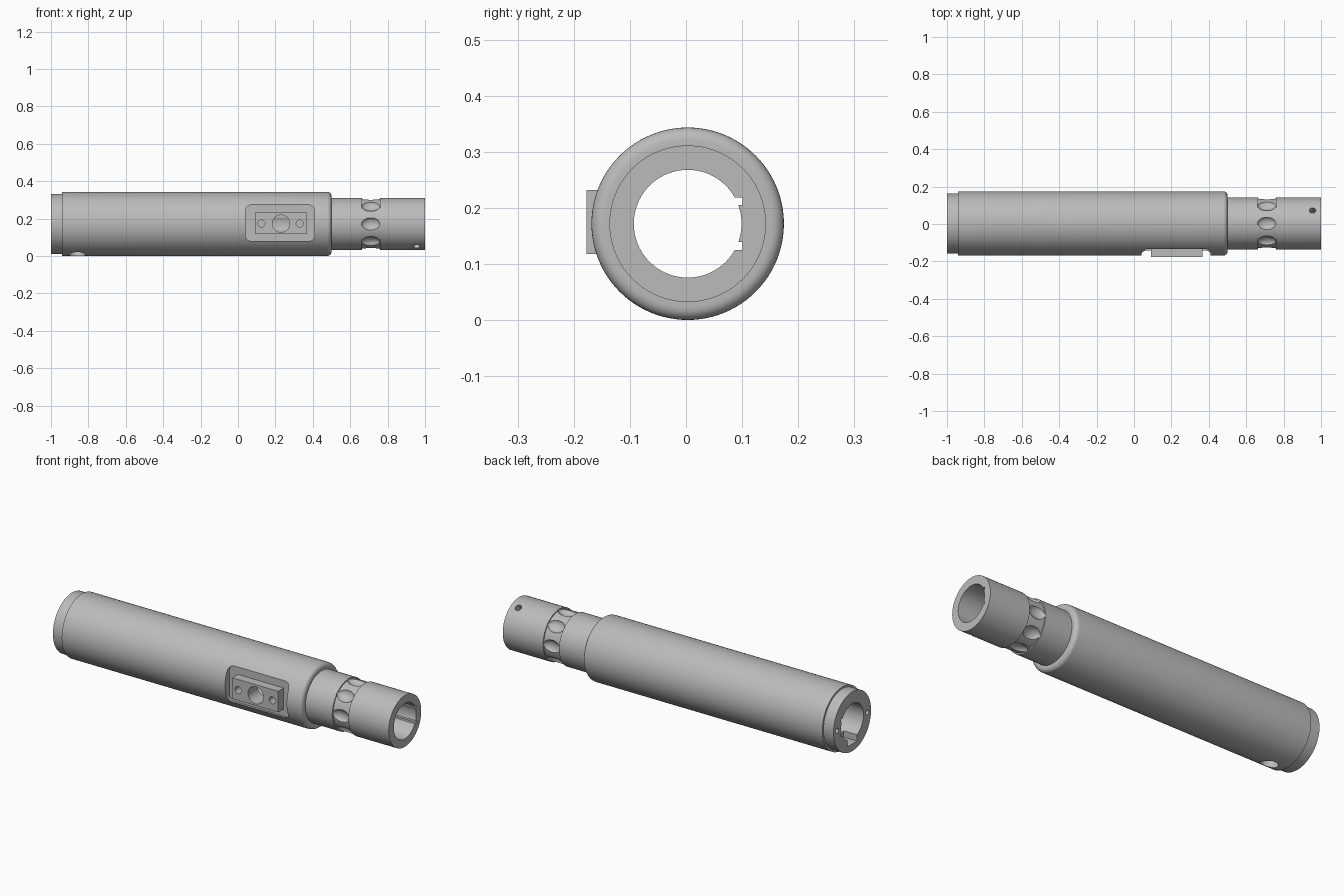
import bpy, bmesh, math
from mathutils import Vector, Matrix

if "Cube" in bpy.data.objects:
    bpy.data.objects.remove(bpy.data.objects["Cube"])

CY, CZ = 0.003, 0.172          # tube axis
BORE, NECK, BODY = 0.096, 0.1395, 0.1715
AXIS = Vector((0, CY, CZ))

metal = bpy.data.materials.new("grey metal")
metal.use_nodes = True
grey = (0.5, 0.5, 0.5, 1)
metal.diffuse_color = grey
metal.node_tree.nodes["Principled BSDF"].inputs["Base Color"].default_value = grey


def make(name, bm):
    bmesh.ops.recalc_face_normals(bm, faces=bm.faces)
    mesh = bpy.data.meshes.new(name)
    bm.to_mesh(mesh)
    bm.free()
    mesh.materials.append(metal)
    ob = bpy.data.objects.new(name, mesh)
    bpy.context.collection.objects.link(ob)
    return ob


def lathe(name, profile, segments=96):
    """Spin a closed (x, radius) profile around the tube axis."""
    bm = bmesh.new()
    vs = [bm.verts.new((x, CY, CZ + r)) for x, r in profile]
    es = [bm.edges.new((a, b)) for a, b in zip(vs, vs[1:] + vs[:1])]
    bmesh.ops.spin(bm, geom=vs + es, cent=AXIS, axis=(1, 0, 0),
                   angle=math.tau, steps=segments)
    bmesh.ops.remove_doubles(bm, verts=bm.verts, dist=1e-5)
    return make(name, bm)


def box(name, lo, hi, corner=0):
    """Box between two corners, optionally rounding the edges along y."""
    lo, hi = Vector(lo), Vector(hi)
    bm = bmesh.new()
    size = hi - lo
    bmesh.ops.create_cube(bm, size=1, matrix=Matrix.Translation((lo + hi) / 2)
                          @ Matrix.Diagonal((*size, 1)))
    if corner:
        along = [e for e in bm.edges
                 if abs(e.verts[0].co.y - e.verts[1].co.y) > size.y / 2]
        bmesh.ops.bevel(bm, geom=along, offset=corner, segments=6,
                        profile=0.5, affect='EDGES')
    return make(name, bm)


def rod(name, start, end, radius, segments=32):
    start, end = Vector(start), Vector(end)
    d = end - start
    bm = bmesh.new()
    turn = d.to_track_quat('Z', 'Y').to_matrix().to_4x4()
    bmesh.ops.create_cone(bm, cap_ends=True, segments=segments, radius1=radius,
                          radius2=radius, depth=d.length,
                          matrix=Matrix.Translation((start + end) / 2) @ turn)
    return make(name, bm)


def radial(x, angle, r):
    """Point at x, turned from straight up towards the back."""
    return AXIS + Vector((x, r * math.sin(angle), r * math.cos(angle)))


def cut(cutter, *targets):
    cutter.hide_render = True
    for ob in targets:
        mod = ob.modifiers.new("cut", 'BOOLEAN')
        mod.operation, mod.solver, mod.object = 'DIFFERENCE', 'EXACT', cutter
        bpy.context.view_layer.objects.active = ob
        bpy.ops.object.modifier_apply(modifier=mod.name)
    bpy.data.objects.remove(cutter)


# Main tube: end lip, long body with rounded shoulder, neck with groove
fillet = 0.022
shoulder = [(0.5 - fillet + fillet * math.sin(t), BODY - fillet + fillet * math.cos(t))
            for t in (i * math.pi / 12 for i in range(7))]
tube = lathe("main_tube", [(-1, BORE), (-1, 0.161), (-0.94, 0.161), (-0.94, BODY)]
             + shoulder + [(0.5, NECK), (0.662, NECK), (0.662, 0.133),
                           (0.758, 0.133), (0.758, NECK), (1, NECK), (1, BORE)])

# Ring of dimples around the neck
for i in range(8):
    a = i * math.tau / 8
    bm = bmesh.new()
    bmesh.ops.create_uvsphere(
        bm, u_segments=28, v_segments=16, radius=1,
        matrix=Matrix.Translation(radial(0.71, a, NECK))
        @ Matrix.Rotation(-a, 4, 'X') @ Matrix.Diagonal((0.05, 0.036, 0.026, 1)))
    cut(make("dimple_cutter", bm), tube)

# Pocket in the front with a raised mounting block
cut(box("pocket_cutter", (0.04, -0.3, 0.08), (0.41, -0.13, 0.275), 0.032), tube)
block = box("mounting_block", (0.09, -0.177, 0.118), (0.365, -0.129, 0.232))
cut(rod("port_cutter", (0.23, -0.3, 0.174), (0.23, 0, 0.174), 0.046), tube, block)
for x in (0.125, 0.33):
    cut(rod("bolt_cutter", (x, -0.3, 0.174), (x, -0.125, 0.174), 0.019), tube, block)

# Cross-drilled pin holes in the neck
for a in (math.radians(30), math.radians(210)):
    cut(rod("pin_cutter", radial(0.955, a, 0.05), radial(0.955, a, 0.2), 0.017), tube)

# Drain hole underneath, near the end lip
low = math.radians(194)
cut(rod("drain_cutter", radial(-0.86, low, 0.05), radial(-0.86, low, 0.25), 0.044), tube)

# Two narrow keyways along the bore, at the back
for s in (-1, 1):
    z = CZ + s * 0.04
    cut(box("keyway_cutter", (-1.1, 0.07, z - 0.007), (1.1, 0.101, z + 0.007)), tube)

# End lip: bottom notch and two screw holes
cut(box("notch_cutter", (-1.1, CY - 0.04, CZ - 0.122), (-0.92, CY + 0.04, CZ - 0.05)), tube)
for s in (-1, 1):
    y = CY + s * 0.13
    cut(rod("screw_cutter", (-1.1, y, CZ), (-0.95, y, CZ), 0.013, 20), tube)

# Smooth shading with crisp edges
bpy.ops.object.select_all(action='DESELECT')
for ob in (tube, block):
    ob.select_set(True)
bpy.context.view_layer.objects.active = tube
bpy.ops.object.shade_smooth_by_angle(angle=math.radians(30))
